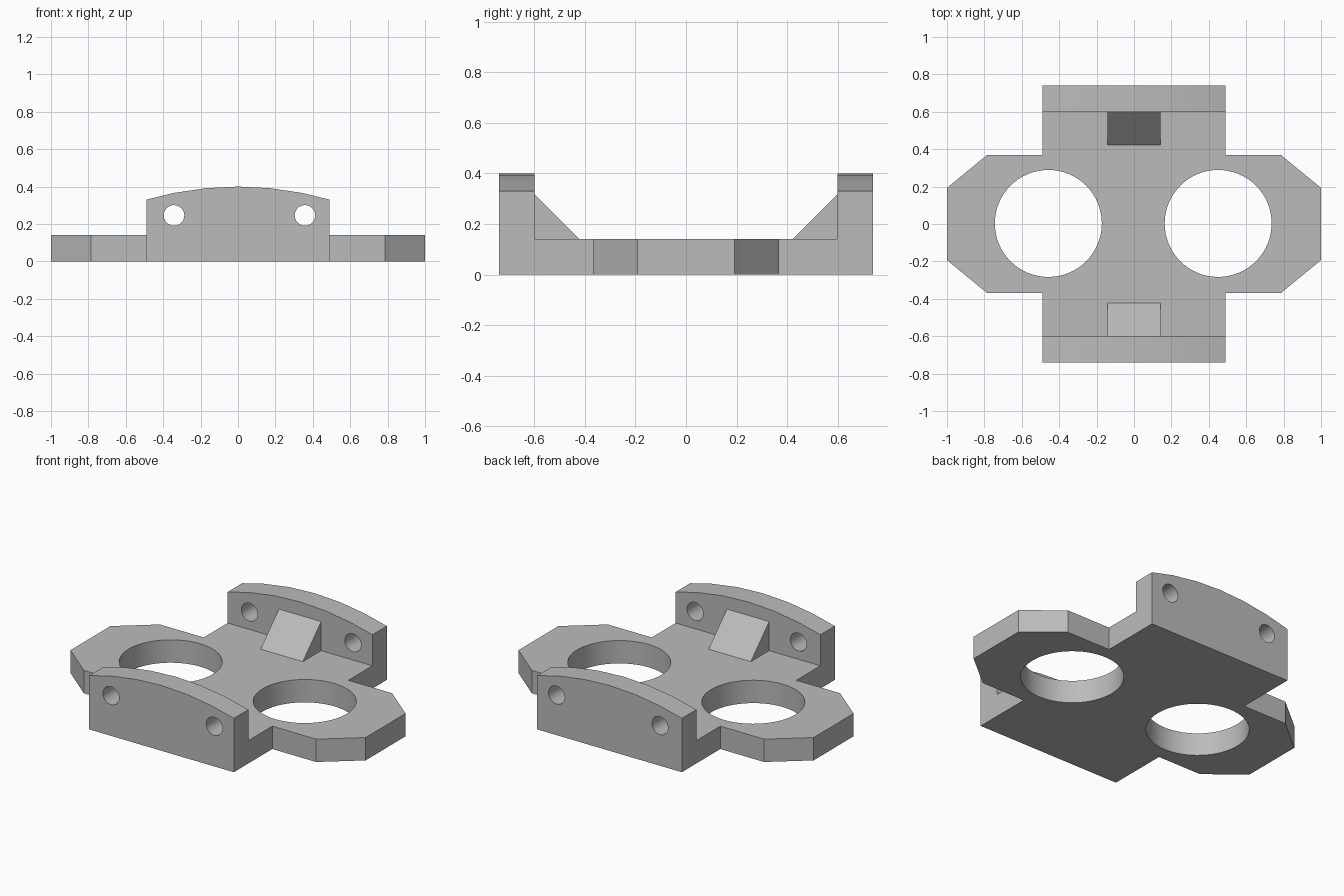
import bpy, bmesh, math
from mathutils import Vector

cube = bpy.data.objects.get("Cube")
if cube:
    bpy.data.objects.remove(cube, do_unlink=True)

grey = bpy.data.materials.new("plain grey")
grey.use_nodes = True
GREY = (0.5, 0.5, 0.5, 1)
grey.diffuse_color = GREY
grey.node_tree.nodes["Principled BSDF"].inputs["Base Color"].default_value = GREY


def prism(name, outline, sweep):
    """Extrude a closed outline of 3D points along a vector."""
    bm = bmesh.new()
    face = bm.faces.new([bm.verts.new(p) for p in outline])
    ext = bmesh.ops.extrude_face_region(bm, geom=[face])
    moved = [v for v in ext["geom"] if isinstance(v, bmesh.types.BMVert)]
    bmesh.ops.translate(bm, verts=moved, vec=Vector(sweep))
    bmesh.ops.recalc_face_normals(bm, faces=bm.faces)
    mesh = bpy.data.meshes.new(name)
    bm.to_mesh(mesh)
    bm.free()
    mesh.materials.append(grey)
    obj = bpy.data.objects.new(name, mesh)
    bpy.context.collection.objects.link(obj)
    return obj


def circle(radius, sides):
    return [(radius * math.cos(a), radius * math.sin(a))
            for a in (math.tau * i / sides for i in range(sides))]


def combine(target, tool, operation):
    """Apply a boolean and discard the tool object."""
    mod = target.modifiers.new(operation.lower(), 'BOOLEAN')
    mod.operation, mod.object, mod.solver = operation, tool, 'EXACT'
    bpy.context.view_layer.objects.active = target
    bpy.ops.object.modifier_apply(modifier=mod.name)
    bpy.data.objects.remove(tool, do_unlink=True)


HALF_W, PLATE_H, WALL_IN, WALL_OUT = 0.49, 0.14, 0.6, 0.74

# Base plate: cross-shaped outline with chamfered wings
quarter = [(1, 0.193), (0.787, 0.368), (HALF_W, 0.368), (HALF_W, 0.67)]
half = quarter + [(-x, y) for x, y in reversed(quarter)]
outline = half + [(-x, -y) for x, y in half]
bracket = prism("bracket", [(x, y, 0) for x, y in outline], (0, 0, PLATE_H))

# End walls with arched tops, each with a wedge rib inside
ARC_R, TOP = 1.75, 0.4
arch = [(ARC_R * math.sin(a), TOP - ARC_R * (1 - math.cos(a)))
        for a in (math.radians(5.625) * i for i in range(-2, 3))]
wall = [(-HALF_W, 0), (-HALF_W, 0.33)] + arch + [(HALF_W, 0.33), (HALF_W, 0)]
rib = [(0.65, 0.1), (0.65, 0.318), (WALL_IN, 0.318), (0.423, PLATE_H), (0.423, 0.1)]
for side in (-1, 1):
    combine(bracket, prism("end_wall", [(x, side * WALL_IN, z) for x, z in wall],
                           (0, side * (WALL_OUT - WALL_IN), 0)), 'UNION')
    combine(bracket, prism("rib", [(-0.143, side * y, z) for y, z in rib],
                           (0.286, 0, 0)), 'UNION')

# Large round openings through the plate
for cx in (-0.458, 0.45):
    combine(bracket, prism("opening", [(cx + x, y + 0.003, -0.1) for x, y in circle(0.286, 64)],
                           (0, 0, 0.5)), 'DIFFERENCE')

# Small screw holes through both walls
for cx in (-0.342, 0.358):
    combine(bracket, prism("screw_hole", [(cx + x, -1, 0.246 + z) for x, z in circle(0.055, 32)],
                           (0, 2, 0)), 'DIFFERENCE')

bpy.ops.object.select_all(action='DESELECT')
bracket.select_set(True)
bpy.context.view_layer.objects.active = bracket
bpy.ops.object.shade_smooth_by_angle(angle=math.radians(30))
